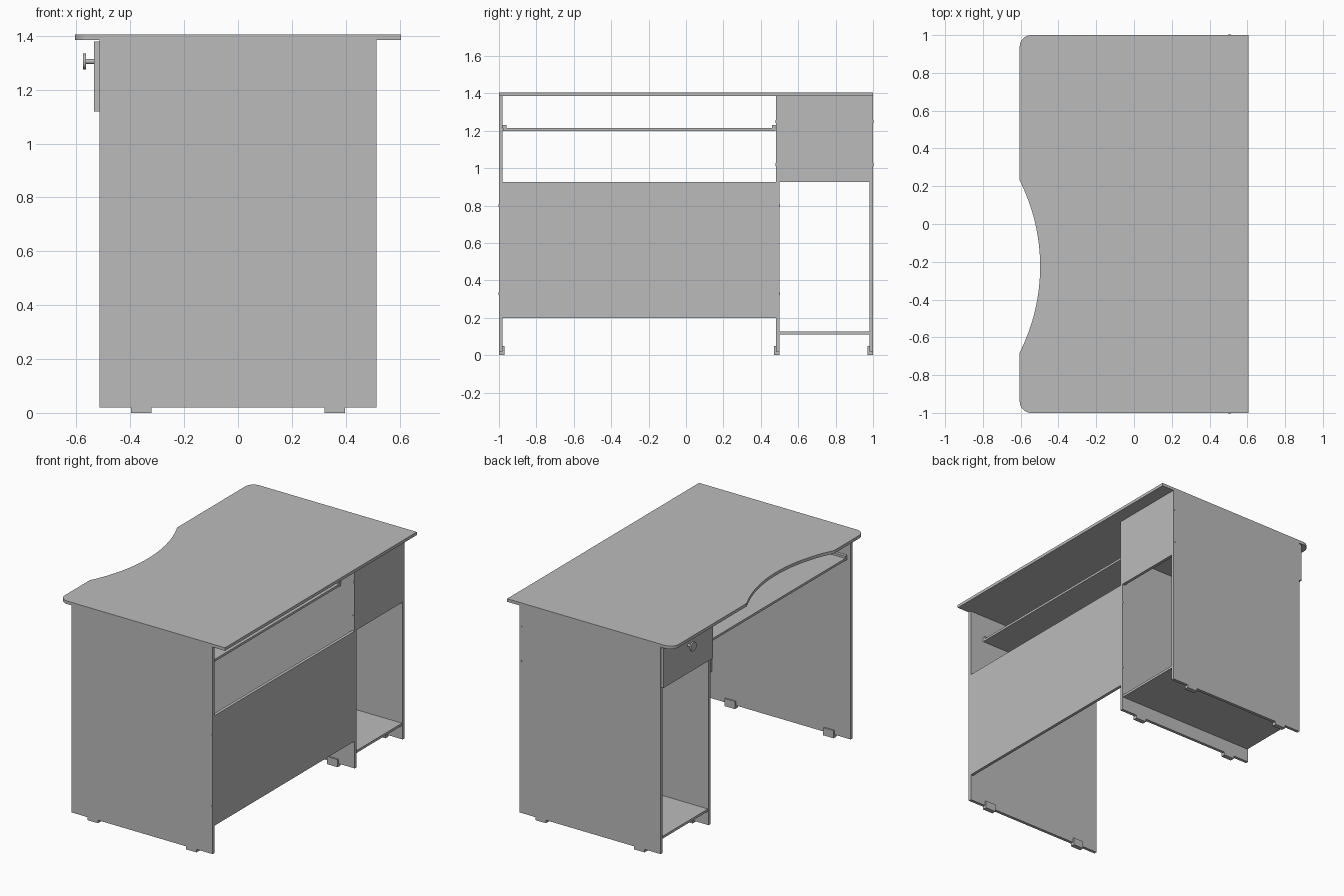
import bpy, bmesh
from math import sin, cos, pi, asin
from mathutils import Matrix

cube = bpy.data.objects.get("Cube")
if cube:
    bpy.data.objects.remove(cube, do_unlink=True)

GREY = (0.5, 0.5, 0.5, 1)
grey = bpy.data.materials.new("plain grey")
grey.use_nodes = True
grey.diffuse_color = GREY
grey.node_tree.nodes["Principled BSDF"].inputs["Base Color"].default_value = GREY


def finish(name, bm):
    bmesh.ops.recalc_face_normals(bm, faces=bm.faces)
    mesh = bpy.data.meshes.new(name)
    bm.to_mesh(mesh)
    bm.free()
    mesh.materials.append(grey)
    obj = bpy.data.objects.new(name, mesh)
    bpy.context.collection.objects.link(obj)
    return obj


def box(name, x, y, z):
    """Board spanning the given (min, max) ranges."""
    bm = bmesh.new()
    bmesh.ops.create_cube(bm, size=1)
    for v in bm.verts:
        for i, (lo, hi) in enumerate((x, y, z)):
            v.co[i] = lo if v.co[i] < 0 else hi
    return finish(name, bm)


def cylinder(name, centre, radius, depth, axis, sides=24):
    bm = bmesh.new()
    turn = Matrix.Rotation(pi / 2, 4, "Y" if axis == "X" else "X")
    bmesh.ops.create_cone(bm, cap_ends=True, segments=sides, radius1=radius,
                          radius2=radius, depth=depth,
                          matrix=Matrix.Translation(centre) @ turn)
    obj = finish(name, bm)
    bpy.ops.object.select_all(action="DESELECT")
    obj.select_set(True)
    bpy.context.view_layer.objects.active = obj
    bpy.ops.object.shade_smooth_by_angle()
    return obj


TOP, UNDER, BASE = 1.405, 1.385, 0.02
HALF, DEPTH, T = 0.605, 0.515, 0.02
DEEP = (-DEPTH, DEPTH)

# Table top: two rounded corners and a shallow arc cut for the sitter
corner, chord, sag, mid_y = 0.06, 0.455, 0.108, -0.225
radius = (chord ** 2 + sag ** 2) / (2 * sag)
sweep = asin(chord / radius)
outline = [(HALF, -1), (HALF, 1)]
for k in range(9):
    a = pi / 2 + k * pi / 16
    outline.append((corner - HALF + corner * cos(a), 1 - corner + corner * sin(a)))
for k in range(33):
    a = sweep * (1 - k / 16)
    outline.append((sag - HALF - radius + radius * cos(a), mid_y + radius * sin(a)))
for k in range(9):
    a = pi + k * pi / 16
    outline.append((corner - HALF + corner * cos(a), corner - 1 + corner * sin(a)))
bm = bmesh.new()
face = bm.faces.new([bm.verts.new((x, y, UNDER)) for x, y in outline])
new = bmesh.ops.extrude_face_region(bm, geom=[face])["geom"]
bmesh.ops.translate(bm, vec=(0, 0, TOP - UNDER),
                    verts=[g for g in new if isinstance(g, bmesh.types.BMVert)])
finish("table_top", bm)

# Upright panels, each on two feet with an inner flange
for name, y, side in (("right_panel", -1, 1), ("middle_panel", 0.48, -1),
                      ("left_panel", 0.98, -1)):
    box(name, DEEP, (y, y + T), (BASE, UNDER))
    low, high = (y, y + T + 0.01) if side > 0 else (y - 0.01, y + T)
    flange = (y + T, high) if side > 0 else (low, y)
    for place, x in (("front", -0.36), ("back", 0.36)):
        span = (x - 0.038, x + 0.038)
        box(f"{name}_{place}_foot", span, (low, high), (0, BASE))
        box(f"{name}_{place}_foot_flange", span, flange, (BASE, 0.05))

# Back boards and pedestal shelf
BACK = (DEPTH - T, DEPTH)
box("modesty_board", BACK, (-0.98, 0.48), (0.2, 0.925))
box("drawer_back_board", BACK, (0.5, 0.98), (0.925, UNDER))
box("pedestal_shelf", (-0.51, 0.51), (0.5, 0.98), (0.11, 0.126))

# Keyboard shelf on its runners
box("keyboard_shelf", (-0.49, 0.415), (-0.978, 0.478), (1.2, 1.215))
for name, y in (("right_runner", -0.98), ("left_runner", 0.46)):
    box(name, (-0.49, 0.415), (y, y + T), (1.215, 1.23))

# Drawer: front, open tray and knob
box("drawer_front", (-0.535, -DEPTH), (0.482, 0.998), (1.12, 1.38))
TRAY = (-DEPTH, 0.41)
box("drawer_bottom", TRAY, (0.502, 0.978), (1.13, 1.14))
for name, y in (("drawer_right_side", 0.51), ("drawer_left_side", 0.955)):
    box(name, TRAY, (y, y + 0.015), (1.14, 1.32))
box("drawer_rear", (0.395, 0.41), (0.525, 0.955), (1.14, 1.32))
KNOB = (0.74, 1.305)
cylinder("knob_stem", (-0.55, *KNOB), 0.009, 0.032, "X")
cylinder("knob_head", (-0.57, *KNOB), 0.03, 0.01, "X")

# Screw heads along the back edges
for y, heights in ((-1, (0.33, 0.8)), (0.5, (0.33, 0.8)),
                   (0.48, (1.02, 1.25)), (1, (1.02, 1.25))):
    for z in heights:
        cylinder("screw_head", (0.505, y, z), 0.008, 0.004, "Y", 12)
